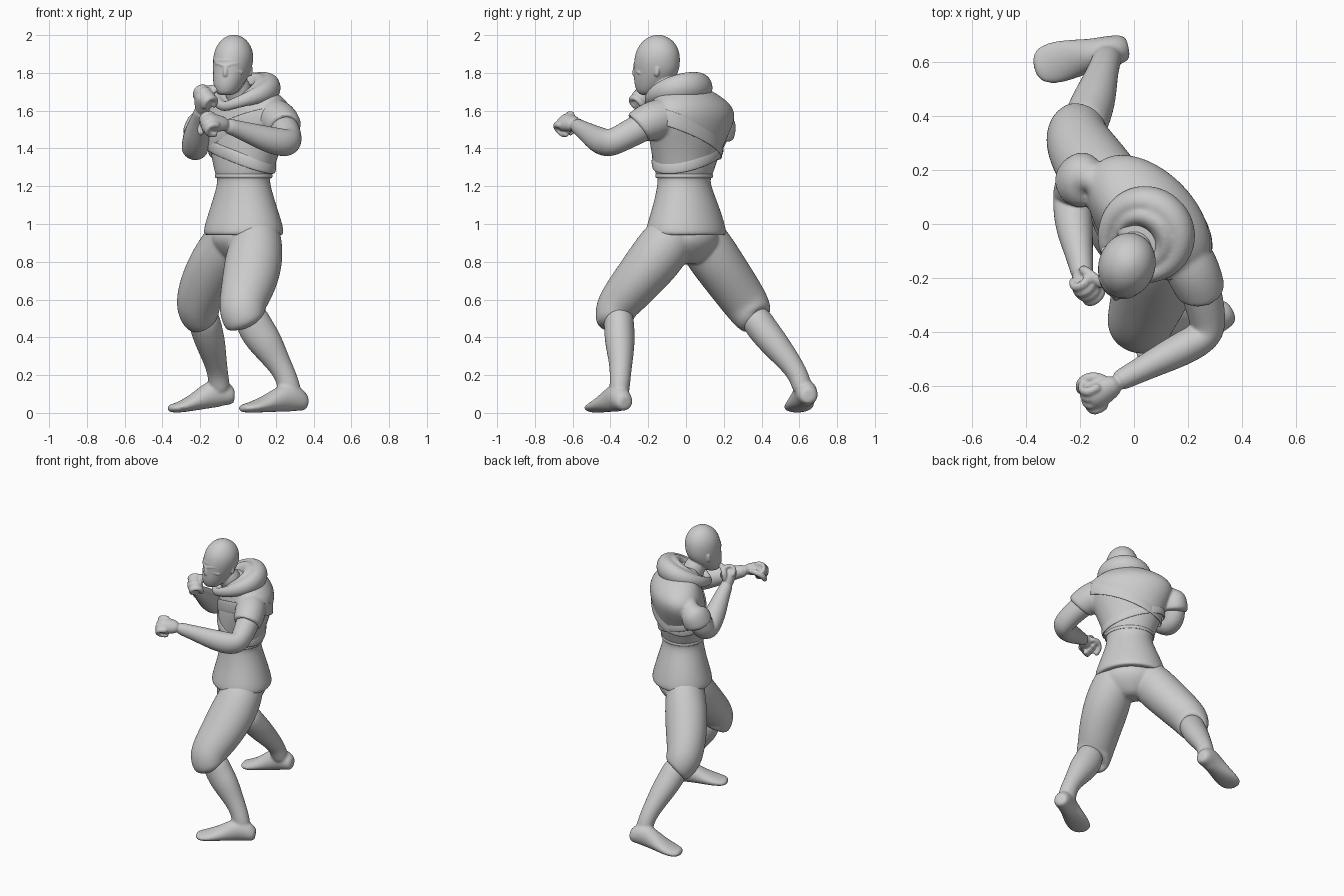
import bpy, bmesh, math
from mathutils import Vector as V

U = V((0.70, -0.71, 0))      # torso lateral axis (towards figure's left)
F = V((-0.71, -0.70, 0))     # torso forward axis
H = V((0.95, -0.30, 0))      # head lateral axis
HF = V((-0.30, -0.95, 0))    # head forward axis
X, Z = V((1, 0, 0)), V((0, 0, 1))


def loft(name, stations, side, closed=False, sides=14, level=False):
    """Skin elliptical rings (x, y, z, radius along side, other radius); level keeps rings horizontal."""
    bm = bmesh.new()
    pts = [V(s[:3]) for s in stations]
    n = len(pts)
    rings = []
    for i, s in enumerate(stations):
        if level:
            t = Z.copy()
        elif closed:
            t = pts[(i + 1) % n] - pts[i - 1]
        else:
            t = pts[min(i + 1, n - 1)] - pts[max(i - 1, 0)]
        t.normalize()
        a = (side - t * side.dot(t)).normalized()
        b = t.cross(a)
        rings.append([bm.verts.new(pts[i] + a * s[3] * math.cos(k * math.tau / sides)
                                   + b * s[4] * math.sin(k * math.tau / sides)) for k in range(sides)])
    for i in range(n if closed else n - 1):
        r, q = rings[i], rings[(i + 1) % n]
        for k in range(sides):
            bm.faces.new((r[k], r[(k + 1) % sides], q[(k + 1) % sides], q[k]))
    if not closed:
        bm.faces.new(rings[0])
        bm.faces.new(rings[-1])
    bmesh.ops.recalc_face_normals(bm, faces=bm.faces)
    me = bpy.data.meshes.new(name)
    bm.to_mesh(me)
    bm.free()
    for p in me.polygons:
        p.use_smooth = True
    ob = bpy.data.objects.new(name, me)
    bpy.context.collection.objects.link(ob)
    mod = ob.modifiers.new("smooth", 'SUBSURF')
    mod.levels = mod.render_levels = 2
    return ob


def tube(name, pts, r, side, flat=1.0):
    """Thin round-ended tube through points."""
    d0, d1 = (pts[0] - pts[1]).normalized() * r * .7, (pts[-1] - pts[-2]).normalized() * r * .7
    end = (r * .6, r * .6 * flat)
    st = [(*(pts[0] + d0), *end)] + [(*p, r, r * flat) for p in pts] + [(*(pts[-1] + d1), *end)]
    return loft(name, st, side, sides=8)


def fuse(name, parts, voxel, relax):
    """Melt overlapping parts into one smooth skin."""
    bpy.ops.object.select_all(action='DESELECT')
    for p in parts:
        p.select_set(True)
    bpy.context.view_layer.objects.active = ob = parts[0]
    bpy.ops.object.join()
    ob.name = name
    rm = ob.modifiers.new("skin", 'REMESH')
    rm.mode, rm.voxel_size, rm.use_smooth_shade = 'VOXEL', voxel, True
    sm = ob.modifiers.new("relax", 'SMOOTH')
    sm.factor, sm.iterations = .5, relax


# Tunic: hem, waist, chest, shoulders, with short sleeves
torso = [(.03, 0, .955, .15, .12), (.03, 0, .935, .21, .18), (.03, 0, .945, .235, .20),
         (.03, 0, 1.0, .225, .188), (.03, 0, 1.1, .188, .160), (.03, -.01, 1.2, .152, .134),
         (.03, -.01, 1.245, .149, .130), (.03, -.01, 1.258, .162, .143), (.035, -.005, 1.35, .192, .155),
         (.042, .01, 1.45, .238, .170), (.052, .025, 1.54, .280, .176), (.06, .03, 1.61, .278, .168),
         (.06, .015, 1.67, .218, .142), (.05, -.01, 1.72, .13, .11), (.04, -.02, 1.74, .08, .07)]
left_sleeve = [(.10, -.02, 1.57, .07, .07), (.18, -.10, 1.572, .105, .104), (.222, -.18, 1.548, .108, .104),
               (.247, -.245, 1.515, .096, .094), (.251, -.258, 1.508, .092, .09), (.248, -.25, 1.51, .06, .06)]
right_sleeve = [(-.02, .10, 1.58, .05, .06), (-.11, .15, 1.59, .088, .10), (-.175, .168, 1.56, .098, .112),
                (-.205, .160, 1.48, .094, .106), (-.209, .156, 1.46, .091, .101), (-.207, .156, 1.47, .06, .06)]
fuse("tunic", [loft("tunic", torso, U, sides=24, level=True), loft("left_sleeve", left_sleeve, Z),
               loft("right_sleeve", right_sleeve, X + Z * .6)], .009, 5)


def torso_at(z):
    for p, q in zip(torso[2:], torso[3:]):
        if p[2] <= z <= q[2]:
            k = (z - p[2]) / (q[2] - p[2])
            return [a + (b - a) * k for a, b in zip(p, q)]


def wrap(name, z0, slope_u, slope_f, h, thick):
    """Cloth band that follows the tunic surface on a tilted plane."""
    st = []
    for i in range(28):
        c, s = math.cos(i * math.tau / 28), math.sin(i * math.tau / 28)
        z = z0 + slope_u * c + slope_f * s
        x, y, _, a, b = torso_at(z)
        st.append((*(V((x, y, z)) + U * a * c + F * b * s), h, thick))
    loft(name, st, Z, True, 8)


wrap("chest_strap", 1.48, .10, .02, .045, .007)
wrap("rib_wrap", 1.36, -.06, .02, .035, .009)
wrap("waist_fold", 1.255, 0, 0, .012, .005)

# Hood lying around the neck: thick at the back, dropping at the front
hood = []
for i in range(20):
    f, s = math.cos(i * math.tau / 20), math.sin(i * math.tau / 20)
    back = (1 - f) / 2
    p = V((.035, -.05, 1.62 + .11 * back ** .6)) + F * f * (.150 - .02 * back) + U * s * .138
    hood.append((*p, .028 + .052 * back, .024 + .044 * back))
inner = [(.02 + (x - .02) * .68, -.07 + (y + .07) * .68, z + .004, a * .9, b * .75) for x, y, z, a, b in hood]
fuse("hood", [loft("hood", hood, Z, True, 12), loft("hood_inner_fold", inner, Z, True, 12)], .009, 4)


def face(u, z, out=0):
    """Point on the front of the head at lateral offset u."""
    depth = .121 - max(0, 1.80 - z) * .25
    return V((-.030, -.154, z)) + H * u + HF * (depth * math.sqrt(max(0, 1 - (u / .103) ** 2)) + out)


# Masked head: neck, skull, mask opening, brows, eyes, nose, ears
head = [loft("neck", [(.03, -.04, 1.58, .08, .08), (.01, -.08, 1.68, .074, .076), (-.02, -.13, 1.78, .07, .074)], X),
        loft("skull", [(-.066, -.205, 1.682, .03, .03), (-.062, -.200, 1.692, .055, .058), (-.05, -.178, 1.74, .082, .100),
                       (-.033, -.157, 1.80, .098, .122), (-.026, -.153, 1.86, .108, .126), (-.023, -.150, 1.92, .103, .118),
                       (-.022, -.148, 1.97, .074, .084), (-.022, -.148, 1.992, .042, .047), (-.022, -.148, 2.002, .015, .015)],
             H, sides=20, level=True)]
for nm, z, bow in (("mask_upper_edge", 1.862, .004), ("mask_lower_edge", 1.80, .018)):
    us = [-.08, -.055, -.028, 0, .028, .055, .08]
    head.append(tube(nm, [face(u, z + bow * (1 - (u / .08) ** 2), -.002) for u in us], .007, Z, .8))
for s in (-1, 1):
    e = V((-.024, -.128, 1.81)) + H * s * .092
    head += [tube("brow", [face(s * .012, 1.838, 0), face(s * .04, 1.849, -.002), face(s * .06, 1.849, -.004)], .009, Z),
             tube("eye", [face(s * .028, 1.827, -.005), face(s * .046, 1.829, -.006)], .009, Z),
             tube("ear", [e - Z * .018, e + Z * .018 - HF * .006], .015, H)]
head += [tube("nose", [face(0, 1.84, -.006), face(0, 1.81, .002), face(0, 1.79, .005)], .015, H),
         tube("chin", [face(-.015, 1.708, -.024), face(.015, 1.708, -.024)], .018, Z)]
fuse("masked_head", head, .005, 3)


def hand(tag, wrist, d, n, g, k0=1.2):
    """Clenched hand: d runs along the forearm, n is the back of the hand, g the thumb side."""
    w, d, n = V(wrist), V(d).normalized(), V(n)
    n = (n - d * n.dot(d)).normalized()
    s = d.cross(n) * k0
    d, n = d * k0, n * k0
    parts = [loft(tag, [(*(w + d * t), a * k0, b * k0) for t, a, b in
                        ((-.02, .03, .028), (.02, .042, .034), (.06, .048, .038), (.085, .045, .034), (.095, .03, .02))], s)]
    for i in range(4):
        k = w + d * (.080 - .004 * abs(i - 1)) + s * (i - 1.5) * .025 + n * .016
        parts.append(tube("finger", [k - d * .02, k + d * .018, k + d * .024 - n * .036,
                                     k - n * .056, k - d * .03 - n * .05], .0165 * k0, s))
    b = w + d * .02 - n * .02
    return parts + [tube("thumb", [b + s * g * .03, b + s * g * .055 + d * .03 - n * .012,
                                   b + s * g * .035 + d * .065 - n * .035, b + d * .07 - n * .042], .017 * k0, d + n)]


# Bare arms with fists
left_arm = [(.20, -.13, 1.56, .08, .08), (.25, -.25, 1.505, .08, .078), (.270, -.34, 1.455, .074, .072),
            (.272, -.395, 1.43, .074, .07), (.235, -.432, 1.43, .077, .066), (.15, -.475, 1.45, .071, .063),
            (.05, -.525, 1.485, .055, .05), (-.03, -.567, 1.512, .043, .042), (-.07, -.585, 1.525, .041, .038)]
right_arm = [(-.19, .16, 1.56, .075, .08), (-.215, .145, 1.47, .077, .088), (-.23, .12, 1.41, .072, .076),
             (-.228, .085, 1.395, .072, .074), (-.226, .04, 1.425, .074, .076), (-.218, -.03, 1.48, .069, .072),
             (-.203, -.11, 1.545, .053, .055), (-.193, -.17, 1.587, .044, .045), (-.19, -.20, 1.61, .04, .04)]
fuse("left_arm", [loft("left_arm", left_arm, Z)] +
     hand("left_fist", (-.075, -.595, 1.53), (-.80, -.48, .10), (.2, -.6, .8), 1), .006, 3)
fuse("right_arm", [loft("right_arm", right_arm, X)] +
     hand("right_fist", (-.19, -.190, 1.605), (.08, -.58, .72), (-.75, -.45, -.2), -1), .006, 3)

# Trousers gathered below the knee
left_leg = [(.09, -.02, 1.0, .12, .11), (.10, -.085, .92, .138, .145), (.085, -.165, .81, .160, .148),
            (.06, -.265, .69, .150, .132), (.03, -.34, .60, .132, .120), (.022, -.373, .55, .126, .112),
            (.03, -.378, .50, .120, .108), (.04, -.374, .465, .105, .095), (.045, -.37, .475, .06, .06)]
right_leg = [(-.02, .02, 1.0, .12, .11), (-.05, .08, .92, .125, .143), (-.11, .155, .81, .145, .142),
             (-.172, .24, .69, .138, .134), (-.208, .303, .60, .124, .127), (-.210, .335, .55, .118, .12),
             (-.195, .36, .505, .107, .106), (-.18, .375, .48, .09, .09), (-.18, .375, .49, .06, .06)]
pelvis = [(.03, 0, 1.0, .16, .14), (.03, 0, .93, .212, .172), (.03, .005, .87, .19, .145),
          (.03, .005, .81, .11, .09), (.03, .005, .785, .05, .05)]
fuse("trousers", [loft("pelvis", pelvis, U, level=True), loft("left_trouser", left_leg, X),
                  loft("right_trouser", right_leg, X)], .009, 5)


def foot(name, heel, toe, lift):
    """Foot from heel to toe: (fraction, half width, height)."""
    h, t = V((*heel, 0)), V((*toe, 0))
    st = []
    for k, w, top in ((0, .03, .06), (.03, .048, .085), (.12, .058, .13), (.26, .06, .165), (.42, .063, .135),
                      (.62, .077, .09), (.82, .082, .060), (.95, .064, .046), (1, .03, .035)):
        p = h.lerp(t, k)
        base = lift * max(0, 1 - k / .8) + (.012 if k in (0, 1) else 0)
        st.append((p.x, p.y, base + top / 2, w, top / 2))
    return loft(name, st, (t - h).cross(Z))


# Shins flowing into bare feet
left_shin = [(.05, -.36, .56, .085, .08), (.09, -.353, .45, .100, .083), (.148, -.35, .37, .094, .082),
             (.205, -.345, .28, .070, .066), (.252, -.347, .20, .058, .057), (.272, -.352, .13, .064, .056),
             (.28, -.352, .07, .058, .045)]
right_shin = [(-.19, .34, .54, .085, .085), (-.17, .40, .45, .088, .085), (-.145, .465, .37, .082, .080),
              (-.122, .54, .28, .064, .065), (-.107, .59, .21, .056, .056), (-.10, .612, .15, .058, .056),
              (-.09, .622, .10, .05, .045)]
fuse("left_lower_leg", [loft("left_shin", left_shin, X), foot("left_foot", (.362, -.318), (.015, -.497), .005)], .008, 6)
fuse("right_lower_leg", [loft("right_shin", right_shin, X), foot("right_foot", (-.02, .652), (-.37, .58), .04)], .008, 6)
